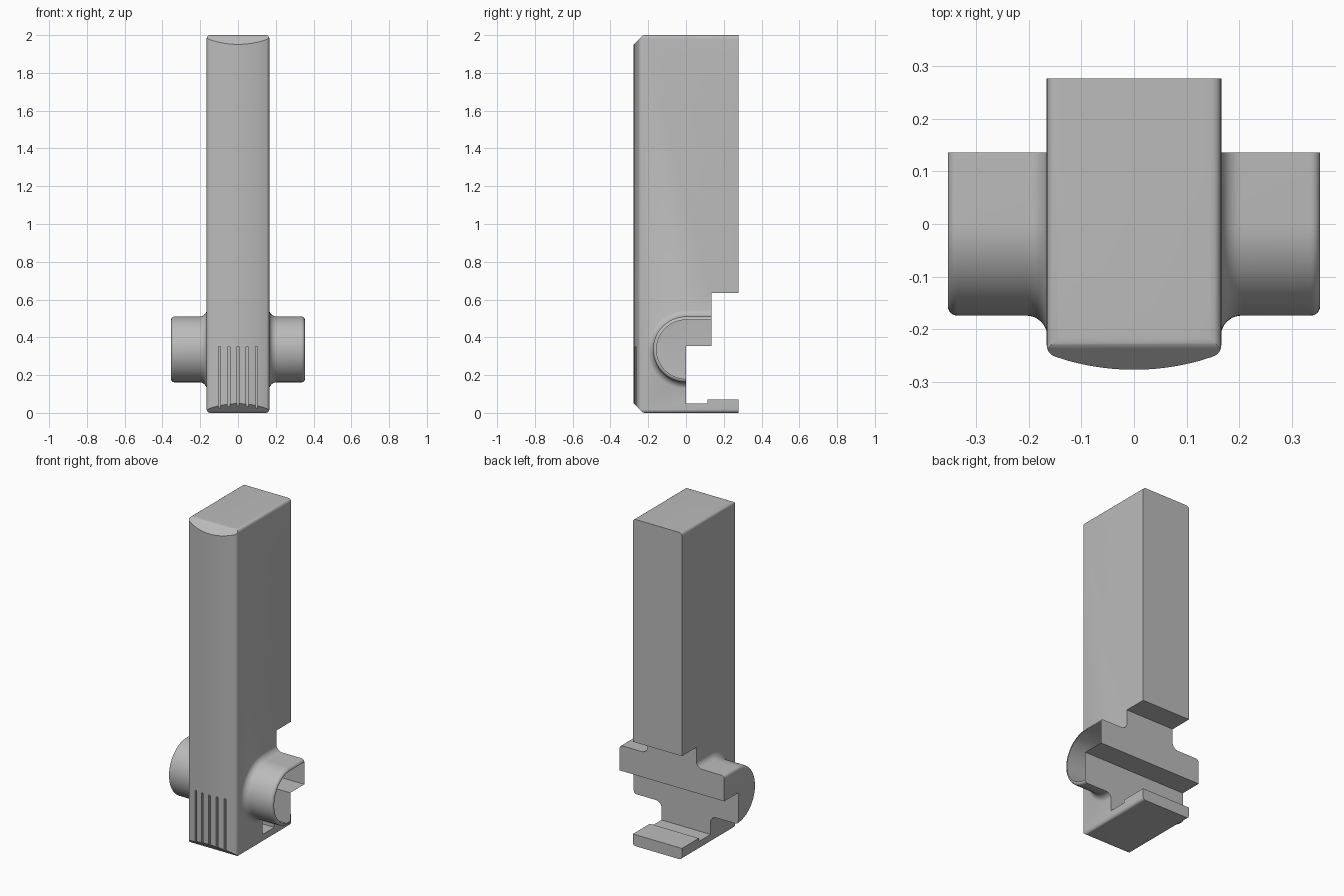
import bpy, bmesh, math
from mathutils import Vector

old = bpy.data.objects.get("Cube")
if old:
    bpy.data.objects.remove(old, do_unlink=True)

grey = bpy.data.materials.new("plain grey")
grey.use_nodes = True
colour = (0.5, 0.5, 0.5, 1)
grey.diffuse_color = colour
grey.node_tree.nodes["Principled BSDF"].inputs["Base Color"].default_value = colour


def rounded(points, steps=6):
    """Round the corners of an outline given as (a, b, trim length)."""
    out = []
    for i, (a, b, trim) in enumerate(points):
        p = Vector((a, b))
        if not trim:
            out.append(p)
            continue
        before = Vector(points[i - 1][:2])
        after = Vector(points[(i + 1) % len(points)][:2])
        s = p + (before - p).normalized() * trim
        e = p + (after - p).normalized() * trim
        for k in range(steps + 1):
            t = k / steps
            out.append(s * (1 - t) ** 2 + p * 2 * t * (1 - t) + e * t * t)
    return out


def loft(name, rings):
    """Skin a solid through rings of matching points."""
    bm = bmesh.new()
    rows = [[bm.verts.new(p) for p in ring] for ring in rings]
    n = len(rows[0])
    for lower, upper in zip(rows, rows[1:]):
        for i in range(n):
            j = (i + 1) % n
            bm.faces.new((lower[i], lower[j], upper[j], upper[i]))
    bm.faces.new(rows[0])
    bm.faces.new(rows[-1])
    bmesh.ops.recalc_face_normals(bm, faces=bm.faces)
    mesh = bpy.data.meshes.new(name)
    bm.to_mesh(mesh)
    bm.free()
    mesh.materials.append(grey)
    obj = bpy.data.objects.new(name, mesh)
    bpy.context.collection.objects.link(obj)
    return obj


def prism(name, outline, axis, low, high):
    def place(p, depth):
        c = list(p)
        c.insert(axis, depth)
        return c
    return loft(name, [[place(p, d) for p in outline] for d in (low, high)])


def combine(target, other, operation):
    mod = target.modifiers.new(operation, "BOOLEAN")
    mod.operation = operation
    mod.solver = "EXACT"
    mod.object = other
    bpy.context.view_layer.objects.active = target
    bpy.ops.object.modifier_apply(modifier=mod.name)
    bpy.data.objects.remove(other, do_unlink=True)


HALF = 0.166          # half width of the handle
BACK = 0.277          # half depth
SAG = 0.03            # bulge of the front


def front_y(x):
    return -BACK + SAG * (x / HALF) ** 2


# Handle: bowed front in plan
count = 24
plan = [(HALF, 0.4, 0), (-HALF, 0.4, 0), (-HALF, front_y(HALF), 0.018)]
for k in range(3, count - 2):
    x = HALF * (2 * k / count - 1)
    plan.append((x, front_y(x), 0))
plan.append((HALF, front_y(HALF), 0.018))
body = prism("handle_body", rounded(plan), 2, -0.1, 2.1)

# Handle: rounded long edges at top and bottom
r = 0.022
frame = rounded([(-HALF, 0, r), (HALF, 0, r), (HALF, 2, r), (-HALF, 2, r)])
combine(body, prism("edge_cutter", frame, 1, -0.5, 0.5), "INTERSECT")

# Cross pin: round at the front, flared into the handle, softened at its ends
PIN, END, FLARE, SOFT = 0.174, 0.354, 0.04, 0.018
side = []
for k in range(9):
    a = math.pi / 2 * k / 8
    side.append((HALF - 0.001 + FLARE * (1 - math.cos(a)), PIN + FLARE * (1 - math.sin(a))))
for k in range(7):
    a = math.pi / 2 * k / 6
    side.append((END - SOFT * (1 - math.sin(a)), PIN - SOFT * (1 - math.cos(a))))
stations = [(-x, rad) for x, rad in reversed(side)] + side


def pin_ring(x, rad, z=0.336, steps=40):
    ring = [(x, 0.4, z + rad)]
    for k in range(steps + 1):
        a = math.pi * (0.5 + k / steps)
        ring.append((x, rad * math.cos(a), z + rad * math.sin(a)))
    return ring + [(x, 0.4, z - rad)]


combine(body, loft("cross_pin", [pin_ring(x, rad) for x, rad in stations]), "UNION")

# Side outline: chamfered front, stepped back and lower lip
outline = rounded([
    (-0.228, -0.01, 0), (-0.228, 0, 0.012), (-0.29, 0.062, 0),
    (-0.29, 1.938, 0), (-0.228, 2, 0.012), (-0.228, 2.01, 0),
    (BACK, 2.01, 0), (BACK, 0.635, 0), (0.136, 0.635, 0), (0.136, 0.355, 0),
    (0, 0.355, 0), (0, 0.05, 0), (0.113, 0.05, 0), (0.113, 0.07, 0),
    (BACK, 0.07, 0), (BACK, -0.01, 0)][1:4] + [
    (-0.228, 2, 0.012), (BACK, 2, 0), (BACK, 0.635, 0), (0.136, 0.635, 0),
    (0.136, 0.355, 0), (0, 0.355, 0), (0, 0.05, 0), (0.113, 0.05, 0),
    (0.113, 0.07, 0), (BACK, 0.07, 0), (BACK, 0, 0)])
combine(body, prism("side_cutter", outline, 0, -0.6, 0.6), "INTERSECT")

# Grip grooves on the lower front
for i in range(-2, 3):
    x = i * 0.049
    w = 0.006
    slot = rounded([(x - w, -0.05, 0), (x + w, -0.05, 0),
                    (x + w, 0.352, 0.005), (x - w, 0.352, 0.005)], 4)
    combine(body, prism("groove_cutter", slot, 1, -0.4, front_y(x) + 0.013), "DIFFERENCE")

# Smooth the rounded areas and keep the cut edges crisp
bpy.ops.object.select_all(action="DESELECT")
body.select_set(True)
bpy.context.view_layer.objects.active = body
bpy.ops.object.shade_smooth_by_angle(angle=math.radians(28))
